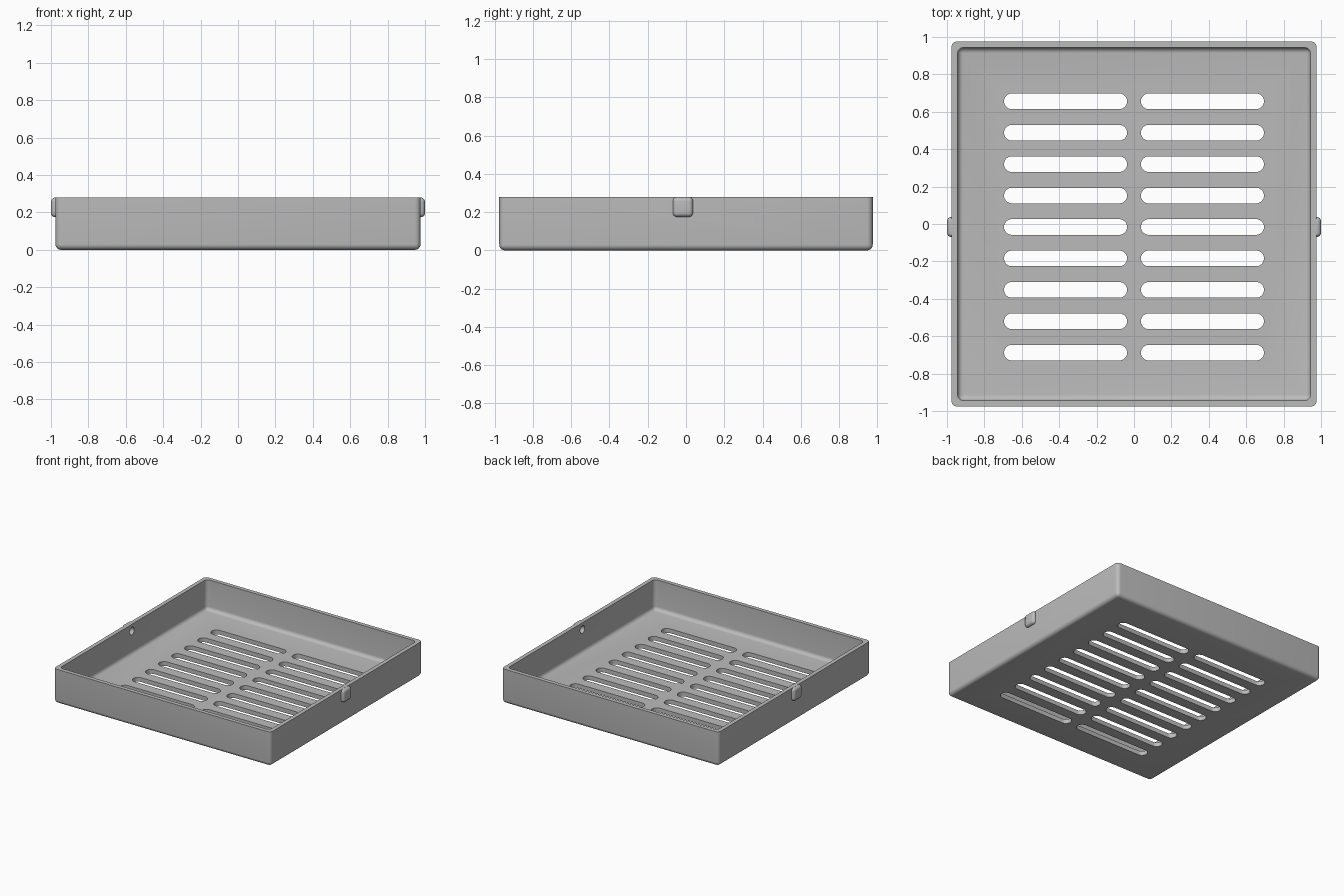
import bpy, bmesh
from mathutils import Matrix

if "Cube" in bpy.data.objects:
    bpy.data.objects.remove(bpy.data.objects["Cube"])

HALF, HEIGHT = 0.976, 0.28
WALL, FLOOR = 0.033, 0.035
OFFSET_Y = -0.016          # slots and clips sit slightly forward of centre

grey = bpy.data.materials.new("grey plastic")
grey.use_nodes = True
colour = (0.5, 0.5, 0.5, 1)
grey.diffuse_color = colour
grey.node_tree.nodes["Principled BSDF"].inputs["Base Color"].default_value = colour


def finish(bm, name):
    bmesh.ops.recalc_face_normals(bm, faces=bm.faces)
    mesh = bpy.data.meshes.new(name)
    bm.to_mesh(mesh)
    bm.free()
    mesh.materials.append(grey)
    obj = bpy.data.objects.new(name, mesh)
    bpy.context.collection.objects.link(obj)
    return obj


def rounded_box(name, low, high, radius, open_top=False):
    """Box with filleted edges; open_top leaves the top rim square."""
    bm = bmesh.new()
    bmesh.ops.create_cube(bm, size=1)
    for v in bm.verts:
        v.co = [(a + b) / 2 + c * (b - a) for a, b, c in zip(low, high, v.co)]
    top = high[2] - 1e-4
    edges = [e for e in bm.edges
             if not (open_top and all(v.co.z > top for v in e.verts))]
    bmesh.ops.bevel(bm, geom=edges, offset=radius, offset_type='OFFSET',
                    segments=6, profile=0.5, affect='EDGES')
    return finish(bm, name)


def boolean(target, tool, operation):
    mod = target.modifiers.new("boolean", 'BOOLEAN')
    mod.operation, mod.object, mod.solver = operation, tool, 'EXACT'
    bpy.context.view_layer.objects.active = target
    bpy.ops.object.modifier_apply(modifier=mod.name)
    bpy.data.objects.remove(tool)


# Outer shell
tray = rounded_box("slotted_tray", (-HALF, -HALF, 0), (HALF, HALF, HEIGHT), 0.03, True)

# Side clips
for side in (-1, 1):
    x = sorted((side * 0.95, side))
    clip = rounded_box("clip", (x[0], OFFSET_Y - 0.053, 0.175),
                       (x[1], OFFSET_Y + 0.053, HEIGHT - 0.001), 0.022)
    boolean(tray, clip, 'UNION')

# Hollow interior
inner = HALF - WALL
boolean(tray, rounded_box("cavity", (-inner, -inner, FLOOR), (inner, inner, 0.5), 0.03, True),
        'DIFFERENCE')

# Drain slots: capsule outlines extruded through the floor, and clip dimples
bm = bmesh.new()
for row in range(-4, 5):
    for side in (-1, 1):
        made = bmesh.ops.create_cone(
            bm, cap_ends=True, segments=32, radius1=0.042, radius2=0.042, depth=0.2,
            matrix=Matrix.Translation((side * 0.366, OFFSET_Y + row * 0.168, 0.02))
            @ Matrix.Rotation(0.0982, 4, 'Z'))
        for v in made["verts"]:
            v.co.x += 0.287 if v.co.x > side * 0.366 else -0.287
for side in (-1, 1):
    bmesh.ops.create_uvsphere(bm, u_segments=24, v_segments=12, radius=0.03,
                              matrix=Matrix.Translation((side * inner, OFFSET_Y, 0.225)))
boolean(tray, finish(bm, "slot_cutter"), 'DIFFERENCE')

# Smooth fillets, crisp edges
bpy.ops.object.select_all(action='DESELECT')
tray.select_set(True)
bpy.context.view_layer.objects.active = tray
bpy.ops.object.shade_smooth_by_angle(angle=0.6)
